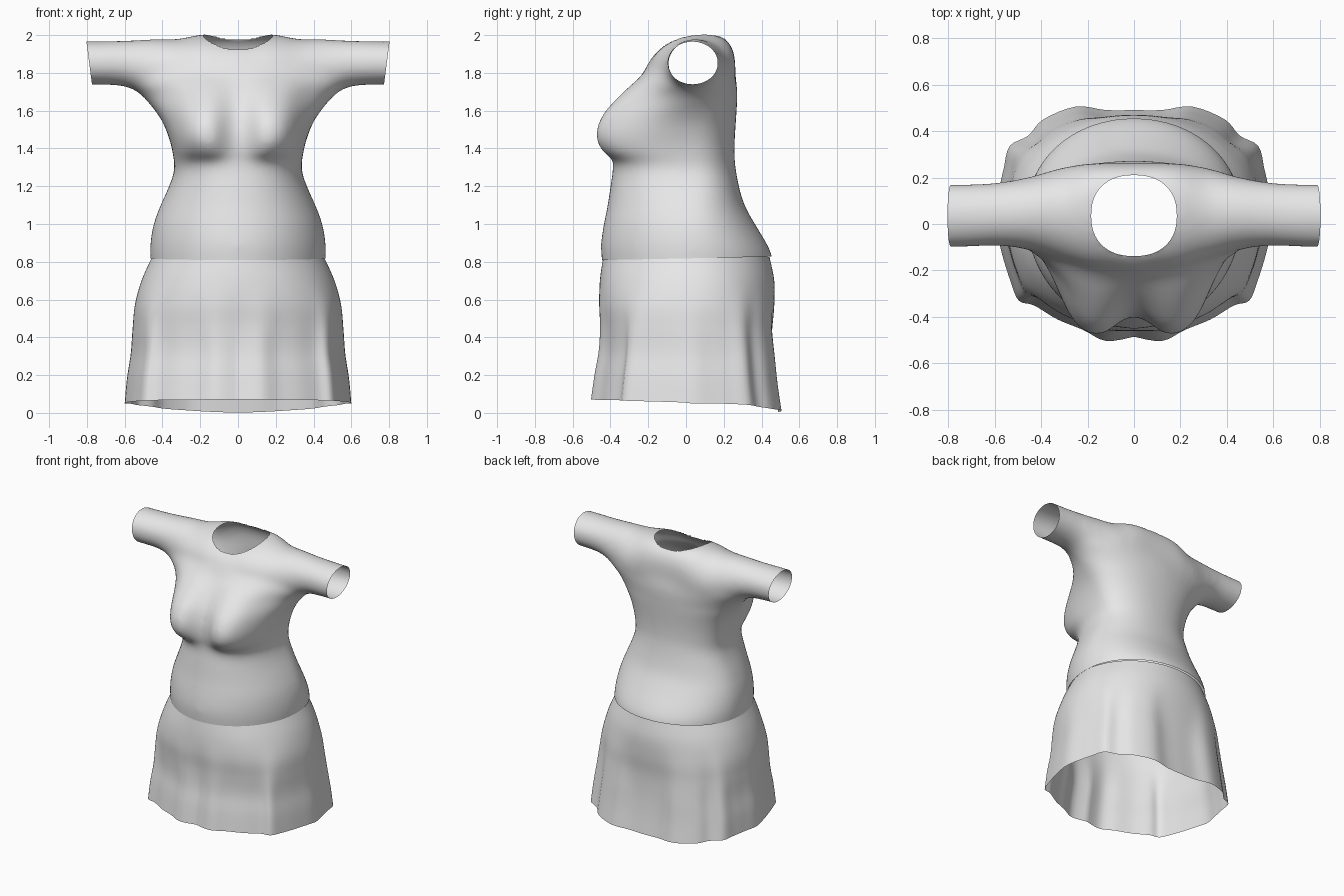
import bpy, bmesh, math

cube = bpy.data.objects.get("Cube")
if cube:
    bpy.data.objects.remove(cube)

cloth = bpy.data.materials.new("light_grey_cloth")
cloth.use_nodes = True
cloth.diffuse_color = (0.8, 0.8, 0.8, 1)
cloth.node_tree.nodes["Principled BSDF"].inputs["Base Color"].default_value = (0.8, 0.8, 0.8, 1)


def spow(v, p):
    return math.copysign(abs(v) ** (2 / p), v)


def spline(points, t):
    """Smooth curve through evenly spaced tuples, t counted in points."""
    n = len(points) - 1
    i = min(int(t), n - 1)
    f = t - i
    a, b, c, d = (points[min(max(k, 0), n)] for k in range(i - 1, i + 3))
    return [q + f / 2 * (r - p + f * (2 * p - 5 * q + 4 * r - s + f * (3 * (q - r) + s - p)))
            for p, q, r, s in zip(a, b, c, d)]


def add_loft(bm, rings, caps=True):
    rows = [[bm.verts.new(co) for co in ring] for ring in rings]
    n = len(rows[0])
    for lo, hi in zip(rows, rows[1:]):
        for i in range(n):
            j = (i + 1) % n
            bm.faces.new((lo[i], lo[j], hi[j], hi[i]))
    if caps:
        bm.faces.new(rows[0][::-1])
        bm.faces.new(rows[-1])


def finish(name, bm):
    mesh = bpy.data.meshes.new(name)
    bm.to_mesh(mesh)
    bm.free()
    ob = bpy.data.objects.new(name, mesh)
    bpy.context.collection.objects.link(ob)
    mesh.materials.append(cloth)
    return ob


def smooth_shade(ob):
    bpy.ops.object.select_all(action='DESELECT')
    ob.select_set(True)
    bpy.context.view_layer.objects.active = ob
    bpy.ops.object.shade_smooth_by_angle(angle=math.radians(60))


TURN = [math.tau * i / 96 for i in range(96)]

# Shirt body: height, half width, front, back, squareness, bust depth
BODY = [(.70, .455, -.435, .46, 2, 0), (.82, .464, -.447, .458, 2, 0),
        (.90, .464, -.45, .425, 2, 0), (1.0, .447, -.435, .365, 2.05, 0),
        (1.1, .41, -.415, .31, 2.1, 0), (1.2, .365, -.40, .28, 2.2, 0),
        (1.28, .338, -.388, .265, 2.3, 0), (1.33, .338, -.383, .258, 2.4, .015),
        (1.37, .345, -.38, .257, 2.5, .075), (1.42, .355, -.378, .257, 2.6, .115),
        (1.48, .374, -.373, .26, 2.6, .13), (1.54, .40, -.362, .264, 2.4, .125),
        (1.6, .44, -.343, .268, 2.1, .112), (1.68, .51, -.30, .272, 1.7, .085),
        (1.74, .59, -.262, .268, 1.6, .05), (1.79, .60, -.23, .26, 1.6, .02),
        (1.85, .46, -.20, .25, 1.8, 0), (1.9, .35, -.17, .23, 2, 0)]


def body_ring(row):
    z, w, front, back, p, bust = row
    mid = .04
    ring = []
    for a in TURN:
        c, s = math.cos(a), math.sin(a)
        q = min(max(p, 2.05), 2.2) if s > 0 else p
        x = w * spow(c, q)
        y = mid + (back - mid if s > 0 else mid - front) * spow(s, q)
        if s < 0:
            swell = sum(math.exp(-abs((x - cx) / .14) ** 2.6) for cx in (-.2, .2))
            y -= bust * swell * min(1, -2.5 * s)
        ring.append((x, y, z))
    return ring


bm = bmesh.new()
steps = (len(BODY) - 1) * 4
add_loft(bm, [body_ring(spline(BODY, k / 4)) for k in range(steps + 1)])

# Sleeves and shoulders: x, front, back, bottom, top, widest y
ARM = [(.86, -.103, .172, 1.737, 1.967, .035), (.72, -.10, .172, 1.737, 1.968, .035),
       (.58, -.095, .18, 1.722, 1.972, .04), (.44, -.115, .205, 1.65, 1.98, .05),
       (.32, -.155, .24, 1.6, 1.98, .06), (.19, -.19, .26, 1.6, 2.004, .09),
       (.09, -.20, .262, 1.6, 2.004, .10)]


def arm_ring(row, side):
    x, front, back, low, top, mid = row
    cz = (low + top) / 2
    out = []
    for a in TURN:
        c, s = math.cos(a), math.sin(a)
        p = 2 + (max(0, .3 - x) * 4 if c > 0 else 0)
        out.append((side * x, mid + (back - mid if c > 0 else mid - front) * spow(c, p),
                    cz + (top - low) / 2 * spow(s, p)))
    return out


arm = [spline(ARM, k / 4) for k in range((len(ARM) - 1) * 4 + 1)]
add_loft(bm, [arm_ring(r, 1) for r in arm] + [arm_ring(r, -1) for r in arm[::-1]])
bmesh.ops.recalc_face_normals(bm, faces=bm.faces)
shirt = finish("shirt", bm)

# Fuse and soften the solid
fuse = shirt.modifiers.new("fuse", 'REMESH')
fuse.mode = 'VOXEL'
fuse.voxel_size = .015
soften = shirt.modifiers.new("soften", 'SMOOTH')
soften.factor = .5
soften.iterations = 30
bpy.context.view_layer.update()
solid = shirt.evaluated_get(bpy.context.evaluated_depsgraph_get())
bm = bmesh.new()
bm.from_mesh(solid.to_mesh())
solid.to_mesh_clear()
shirt.modifiers.clear()


def cut(co, normal):
    bmesh.ops.bisect_plane(bm, geom=bm.verts[:] + bm.edges[:] + bm.faces[:],
                           plane_co=co, plane_no=normal, clear_outer=True)


# Open the hem and the sleeve ends
cut((0, 0, .818), (0, .02, -1))
for side in (-1, 1):
    cut((side * .788, 0, 1.855), (side, 0, -.13))

# Open the neck and round its rim
NECK_Y, RX, RY = .036, .184, .174


def neck_dist(co):
    return (abs(co.x / RX) ** 2.3 + abs((co.y - NECK_Y) / RY) ** 2.3) ** (1 / 2.3)


inside = [f for f in bm.faces if f.calc_center_median().z > 1.8
          and neck_dist(f.calc_center_median()) < 1]
bmesh.ops.delete(bm, geom=inside, context='FACES')
for v in bm.verts:
    if v.is_boundary and v.co.z > 1.8 and abs(v.co.x) < .3:
        d = neck_dist(v.co)
        v.co.x /= d
        v.co.y = NECK_Y + (v.co.y - NECK_Y) / d
bm.to_mesh(shirt.data)
bm.free()
smooth_shade(shirt)

# Skirt: height, half width, front, back, squareness
TOP = .825
SKIRT = [(TOP, .455, -.438, .442, 2), (.70, .508, -.455, .467, 2.1),
         (.56, .545, -.462, .468, 2.2), (.42, .558, -.455, .458, 2.3),
         (.28, .568, -.46, .462, 2.3), (.14, .588, -.482, .475, 2.3),
         (.0, .60, -.50, .495, 2.3)]
# Hem outline of one half, from front to back, with its folds
HEM = [(0, -.485), (.12, -.503), (.22, -.455), (.33, -.41), (.43, -.35), (.495, -.33),
       (.53, -.25), (.57, -.12), (.60, .03), (.58, .15), (.56, .24), (.535, .335),
       (.455, .38), (.39, .45), (.25, .505), (.12, .49), (0, .49)]
HALF = 64


def skirt_ring(k):
    z, w, front, back, p = spline(SKIRT, k)
    fold = min(1, max(0, (.72 - z) / .5))
    fold = fold * fold * (3 - 2 * fold)
    half = []
    for i in range(HALF + 1):
        a = math.pi * i / HALF
        hx, hy = spline(HEM, i * (len(HEM) - 1) / HALF)
        s, c = math.sin(a), -math.cos(a)
        x = w * spow(s, p)
        mid = .04 * (1 - fold)
        y = mid + (back - mid if c > 0 else mid - front) * spow(c, p)
        x += (hx * w / .6 - x) * fold
        y += (hy * (back / .495 if c > 0 else front / -.5) - y) * fold
        low = .05 - .048 * max(0, c) ** 3 + .02 * max(0, -c) ** .5
        half.append((x, y, low + (TOP - low) * z / TOP))
    return half + [(-x, y, z) for x, y, z in half[-2:0:-1]]


bm = bmesh.new()
add_loft(bm, [skirt_ring(k / 6) for k in range((len(SKIRT) - 1) * 6 + 1)], caps=False)
bmesh.ops.recalc_face_normals(bm, faces=bm.faces)
smooth_shade(finish("skirt", bm))
